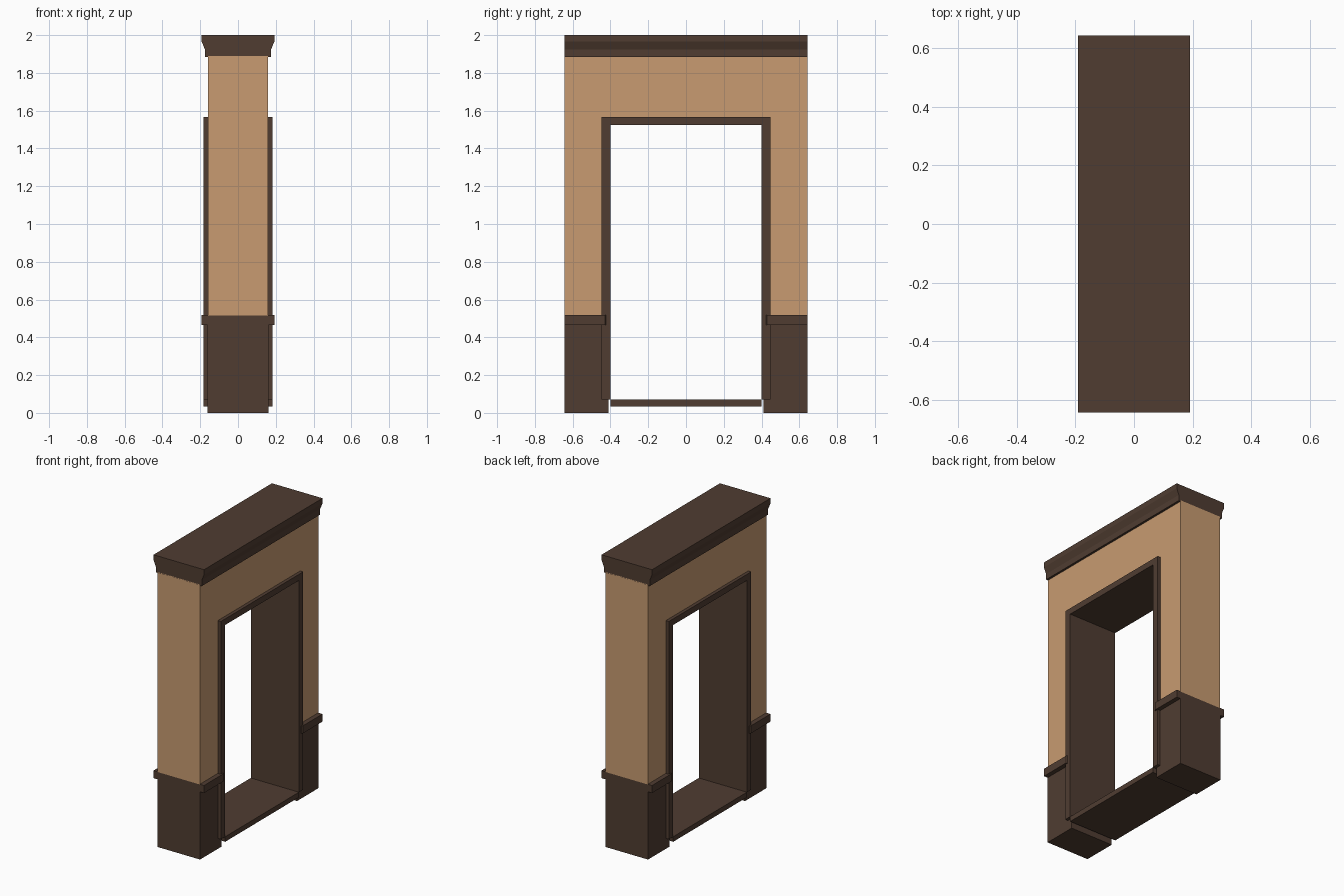
import bpy, bmesh
from mathutils import Vector

if "Cube" in bpy.data.objects:
    bpy.data.objects.remove(bpy.data.objects["Cube"])


def material(name, rgb):
    m = bpy.data.materials.new(name)
    m.diffuse_color = (*rgb, 1)
    m.use_nodes = True
    m.node_tree.nodes["Principled BSDF"].inputs["Base Color"].default_value = m.diffuse_color
    return m


PLASTER = material("tan_plaster", (0.58, 0.33, 0.165))
WOOD = material("dark_wood", (0.08, 0.046, 0.031))
HALF = 0.643   # half of the wall length along y


def prism(name, outline, axis, lo, hi, mat):
    """Extrude a 2D outline along x, y or z (other two axes in order)."""
    def point(a, b, c):
        return {"x": (c, a, b), "y": (a, c, b), "z": (a, b, c)}[axis]
    bm = bmesh.new()
    face = bm.faces.new([bm.verts.new(point(a, b, lo)) for a, b in outline])
    ext = bmesh.ops.extrude_face_region(bm, geom=[face], use_keep_orig=True)
    verts = [g for g in ext["geom"] if isinstance(g, bmesh.types.BMVert)]
    offset = Vector(point(0, 0, hi - lo))
    bmesh.ops.translate(bm, verts=verts, vec=offset)
    bmesh.ops.recalc_face_normals(bm, faces=bm.faces)
    mesh = bpy.data.meshes.new(name)
    bm.to_mesh(mesh)
    bm.free()
    mesh.materials.append(mat)
    ob = bpy.data.objects.new(name, mesh)
    bpy.context.collection.objects.link(ob)
    return ob


def rect(a0, a1, b0, b1):
    return [(a0, b0), (a1, b0), (a1, b1), (a0, b1)]


def portal(outer, inner, bottom, top_out, top_in):
    return [(-outer, bottom), (-outer, top_out), (outer, top_out), (outer, bottom),
            (inner, bottom), (inner, top_in), (-inner, top_in), (-inner, bottom)]


# Upper plaster wall with the doorway cut out
prism("upper_wall", portal(HALF, 0.425, 0.515, 1.89, 1.545), "x", -0.16, 0.16, PLASTER)

# Door lining and casing, running through the wall
prism("door_frame", portal(0.447, 0.40, 0.07, 1.567, 1.525), "x", -0.183, 0.183, WOOD)

# Threshold board
prism("threshold", rect(-0.40, 0.40, 0.035, 0.07), "x", -0.183, 0.183, WOOD)

# Crown moulding with sloped sides
half = [(0.175, 1.883), (0.175, 1.923), (0.192, 1.965), (0.192, 2.0)]
prism("crown_moulding", half + [(-x, z) for x, z in reversed(half)], "y", -HALF, HALF, WOOD)

# Lower panels and chair rails on both sides of the doorway
for s, side in ((-1, "front"), (1, "back")):
    prism(side + "_lower_panel", rect(s * 0.41, s * HALF, 0, 0.515), "x", -0.162, 0.162, WOOD)
    for t, hand in ((-1, "left"), (1, "right")):
        outline = [(t * 0.16, s * HALF), (t * 0.192, s * HALF), (t * 0.192, s * 0.43),
                   (t * 0.186, s * 0.424), (t * 0.16, s * 0.424)]
        prism(f"{side}_{hand}_chair_rail", outline, "z", 0.465, 0.517, WOOD)
